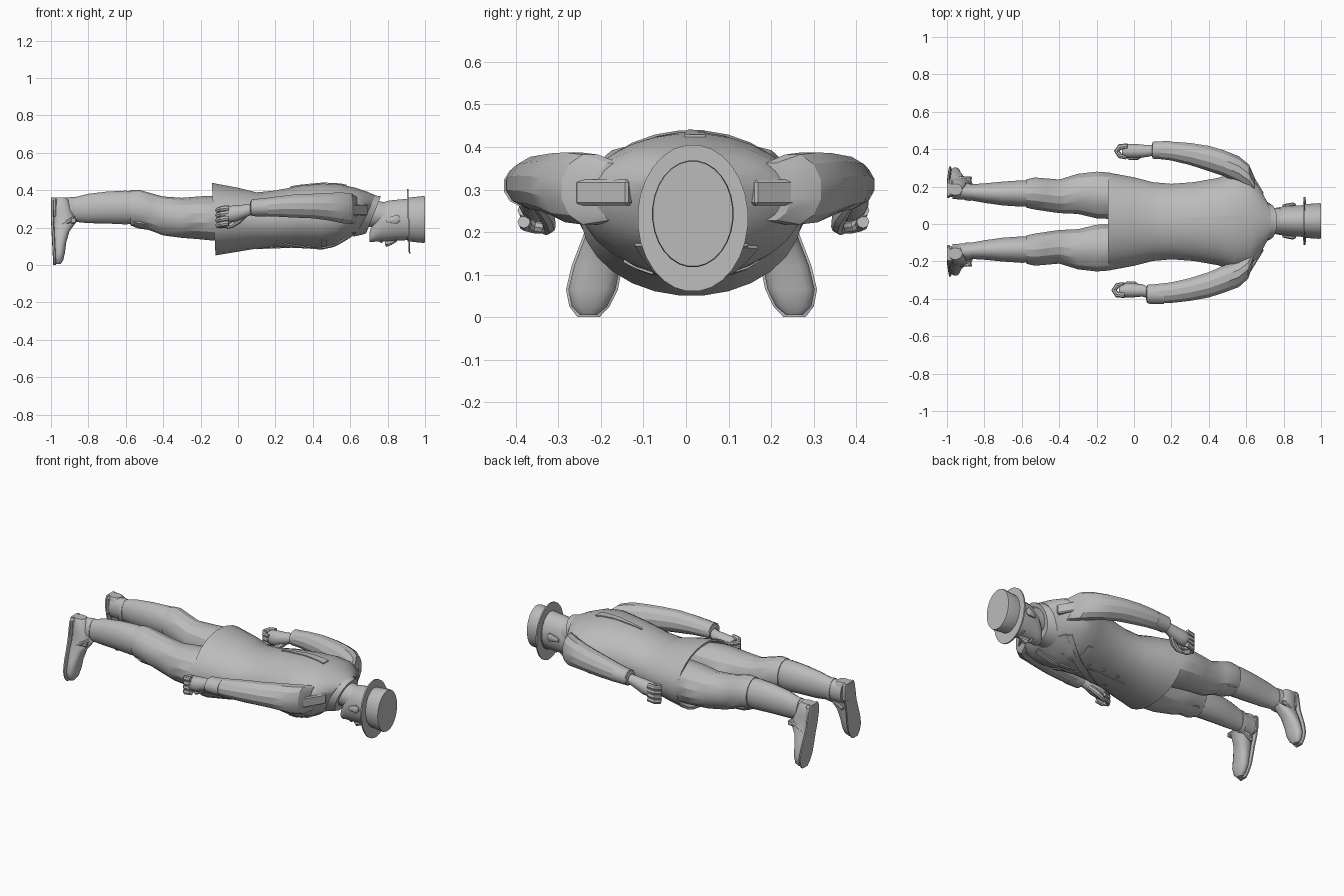
import bpy, bmesh, math
from mathutils import Vector
from mathutils.bvhtree import BVHTree

cube = bpy.data.objects.get("Cube")
if cube:
    bpy.data.objects.remove(cube, do_unlink=True)

mat = bpy.data.materials.new("plain grey")
mat.use_nodes = True
mat.diffuse_color = (0.5, 0.5, 0.5, 1)
mat.node_tree.nodes["Principled BSDF"].inputs["Base Color"].default_value = (0.5, 0.5, 0.5, 1)
CY = 0.013  # centre line of the body


def finish(name, bm, angle=35):
    bmesh.ops.recalc_face_normals(bm, faces=bm.faces)
    me = bpy.data.meshes.new(name)
    bm.to_mesh(me)
    bm.free()
    me.materials.append(mat)
    ob = bpy.data.objects.new(name, me)
    bpy.context.collection.objects.link(ob)
    bpy.ops.object.select_all(action='DESELECT')
    ob.select_set(True)
    bpy.context.view_layer.objects.active = ob
    bpy.ops.object.shade_smooth_by_angle(angle=math.radians(angle))
    return ob


def loft(name, rings, n=16, p=2.0, axis='x', angle=35):
    """Rings are (x, y, z, radius a, radius b, shear); axis is the path direction."""
    bm = bmesh.new()
    loops = []
    for r in rings:
        x, y, z, a, b = r[:5]
        sh = r[5] if len(r) > 5 else 0
        loop = []
        for i in range(n):
            t = 2 * math.pi * (i + 0.5) / n
            c = math.copysign(abs(math.cos(t)) ** (2 / p), math.cos(t)) * a
            s = math.copysign(abs(math.sin(t)) ** (2 / p), math.sin(t)) * b
            co = (x + sh * s, y + c, z + s) if axis == 'x' else (x + c, y + s, z)
            loop.append(bm.verts.new(co))
        loops.append(loop)
    for l0, l1 in zip(loops, loops[1:]):
        for i in range(n):
            j = (i + 1) % n
            bm.faces.new((l0[i], l0[j], l1[j], l1[i]))
    bm.faces.new(loops[0])
    bm.faces.new(loops[-1])
    return finish(name, bm, angle)


def tube(name, pts, radii, n=8):
    """Tapered limb through any points."""
    bm = bmesh.new()
    pts = [Vector(q) for q in pts]
    loops = []
    for k, q in enumerate(pts):
        d = pts[min(k + 1, len(pts) - 1)] - pts[max(k - 1, 0)]
        rot = d.to_track_quat('Z', 'Y')
        loops.append([bm.verts.new(q + rot @ Vector((math.cos(6.28319 * i / n), math.sin(6.28319 * i / n), 0)) * radii[k])
                      for i in range(n)])
    for l0, l1 in zip(loops, loops[1:]):
        for i in range(n):
            bm.faces.new((l0[i], l0[(i + 1) % n], l1[(i + 1) % n], l1[i]))
    bm.faces.new(loops[0])
    bm.faces.new(loops[-1])
    return finish(name, bm)


def box(name, centre, size, bevel=0.006):
    bm = bmesh.new()
    bmesh.ops.create_cube(bm, size=1)
    for v in bm.verts:
        v.co = Vector(centre) + Vector(v.co[i] * size[i] for i in range(3))
    bmesh.ops.bevel(bm, geom=bm.edges[:], offset=bevel, segments=1, affect='EDGES')
    return finish(name, bm)


# Coat body: hollow hem, waist, chest and shoulders
coat = loft("coat", [
    (0.04, CY, 0.24, 0.20, 0.14), (-0.13, CY, 0.245, 0.25, 0.182, -0.05),
    (-0.13, CY, 0.245, 0.262, 0.195, -0.05), (0.0, CY, 0.242, 0.238, 0.172),
    (0.1, CY, 0.238, 0.212, 0.151), (0.2, CY, 0.245, 0.203, 0.154),
    (0.32, CY, 0.26, 0.212, 0.163), (0.45, CY, 0.262, 0.235, 0.174),
    (0.53, CY, 0.266, 0.262, 0.166, 0.08), (0.6, CY, 0.272, 0.262, 0.142, 0.2),
    (0.655, CY, 0.275, 0.205, 0.118, 0.3), (0.69, CY, 0.275, 0.12, 0.098, 0.45)], n=28)
bvh = BVHTree.FromPolygons([v.co for v in coat.data.vertices], [f.vertices[:] for f in coat.data.polygons])


def strip(name, start, end, w0, w1, side=-1, lift=0.007, steps=10):
    """Thin band laid over the coat; side -1 is the chest, +1 the back."""
    a, b = Vector(start), Vector(end)
    nrm = Vector((-(b - a).y, (b - a).x)).normalized()
    bm = bmesh.new()
    rows = []
    for k in range(steps + 1):
        t = k / steps
        c, w = a.lerp(b, t), w0 + (w1 - w0) * t
        row = []
        for e, h in ((-1, -0.004), (-1, lift), (1, lift), (1, -0.004)):
            q = c + nrm * e * w / 2
            hit = bvh.ray_cast(Vector((q.x, q.y, side * 2)), Vector((0, 0, -side)))[0]
            z = hit.z if hit else 0.25
            row.append(bm.verts.new((q.x, q.y, z + side * h)))
        rows.append(row)
    for r0, r1 in zip(rows, rows[1:]):
        for i in range(4):
            bm.faces.new((r0[i], r0[(i + 1) % 4], r1[(i + 1) % 4], r1[i]))
    bm.faces.new(rows[0])
    bm.faces.new(rows[-1])
    finish(name, bm)


# Coat details
strip("back_pleat", (0.28, CY + 0.012), (0.58, CY + 0.008), 0.012, 0.05, 1, 0.006)
strip("chest_strap", (0.6, CY + 0.14), (0.2, CY - 0.12), 0.04, 0.04)
strip("front_seam", (0.1, CY + 0.02), (0.55, CY + 0.02), 0.012, 0.012, lift=0.004)
for s, side in ((1, "left"), (-1, "right")):
    strip(side + "_lapel", (0.62, CY + s * 0.11), (0.42, CY + s * 0.03), 0.05, 0.02)
    strip(side + "_pocket_flap", (0.46, CY + s * 0.09), (0.46, CY + s * 0.16), 0.03, 0.03, lift=0.005)
    for k in range(3):
        strip("%s_button_%d" % (side, k), (0.17 + 0.1 * k, CY + s * 0.055),
              (0.186 + 0.1 * k, CY + s * 0.055), 0.016, 0.016, steps=1)
    pad = box(side + "_shoulder_strap", (0, 0, 0), (0.03, 0.145, 0.06))
    pad.location = (0.645, CY + s * 0.205, 0.293)
    pad.rotation_euler = (0, 0, s * 0.55)

# Collar, neck and head
loft("collar", [(0.665, CY, 0.265, 0.13, 0.115, 0.42), (0.705, CY, 0.265, 0.105, 0.105, 0.42),
                (0.725, CY, 0.268, 0.095, 0.1, 0.4), (0.722, CY, 0.268, 0.08, 0.085, 0.4)], n=20)
HY = 0.016
loft("neck", [(0.64, HY, 0.28, 0.075, 0.075), (0.72, HY, 0.275, 0.07, 0.075), (0.79, HY, 0.265, 0.07, 0.07)])
loft("head", [(0.703, HY, 0.15, 0.028, 0.026), (0.715, HY, 0.165, 0.045, 0.044), (0.74, HY, 0.195, 0.064, 0.07),
              (0.765, HY, 0.228, 0.073, 0.105), (0.81, HY, 0.236, 0.08, 0.11), (0.86, HY, 0.24, 0.084, 0.111),
              (0.915, HY, 0.244, 0.086, 0.112)], n=20)
loft("nose", [(0.785, HY, 0.125, 0.015, 0.018), (0.795, HY, 0.117, 0.018, 0.022),
              (0.825, HY, 0.124, 0.011, 0.016), (0.85, HY, 0.135, 0.008, 0.01)], n=8)
loft("mouth", [(0.757, HY, 0.135, 0.026, 0.014), (0.768, HY, 0.13, 0.03, 0.014), (0.775, HY, 0.135, 0.02, 0.01)], n=8)
for s, side in ((1, "left"), (-1, "right")):
    loft(side + "_ear", [(0.795, HY + s * 0.08, 0.235, 0.008, 0.01), (0.815, HY + s * 0.084, 0.24, 0.01, 0.018),
                         (0.85, HY + s * 0.088, 0.245, 0.012, 0.026), (0.866, HY + s * 0.086, 0.245, 0.006, 0.012)], n=8)
    loft(side + "_eye", [(0.838, HY + s * 0.032, 0.142, 0.01, 0.008), (0.846, HY + s * 0.032, 0.139, 0.014, 0.008),
                         (0.854, HY + s * 0.032, 0.142, 0.01, 0.008)], n=8)

# Flat-topped hat
loft("hat_brim", [(0.908, HY, 0.233, 0.13, 0.173, -0.03), (0.916, HY, 0.233, 0.13, 0.173, -0.03)], n=28)
loft("hat_crown", [(0.905, HY, 0.243, 0.09, 0.117), (0.99, HY, 0.243, 0.096, 0.126),
                   (1.0, HY, 0.243, 0.094, 0.124)], n=28)

# Legs, boots and feet
for s, side in ((1, "left"), (-1, "right")):
    def Y(y):
        return CY + s * y

    loft(side + "_trouser_leg", [
        (0.02, Y(0.12), 0.25, 0.10, 0.12), (-0.13, Y(0.138), 0.25, 0.127, 0.12),
        (-0.2, Y(0.142), 0.252, 0.128, 0.115), (-0.3, Y(0.148), 0.252, 0.11, 0.107),
        (-0.4, Y(0.135), 0.262, 0.092, 0.104), (-0.47, Y(0.143), 0.285, 0.09, 0.1),
        (-0.53, Y(0.15), 0.302, 0.088, 0.1), (-0.575, Y(0.15), 0.305, 0.078, 0.095),
        (-0.575, Y(0.15), 0.305, 0.06, 0.075)], n=14, angle=25)
    loft(side + "_knee_pad", [(-0.56, Y(0.155), 0.24, 0.05, 0.035), (-0.53, Y(0.15), 0.235, 0.065, 0.04),
                              (-0.46, Y(0.143), 0.225, 0.06, 0.04), (-0.41, Y(0.14), 0.21, 0.045, 0.035)], n=10)
    loft(side + "_boot_shaft", [
        (-0.56, Y(0.15), 0.307, 0.07, 0.088), (-0.6, Y(0.15), 0.307, 0.072, 0.092),
        (-0.7, Y(0.15), 0.307, 0.065, 0.087), (-0.8, Y(0.152), 0.302, 0.053, 0.08),
        (-0.88, Y(0.157), 0.296, 0.043, 0.066), (-0.97, Y(0.165), 0.295, 0.045, 0.065)], n=16)
    loft(side + "_ankle_cuff", [(-0.875, Y(0.157), 0.294, 0.047, 0.071), (-0.9, Y(0.16), 0.292, 0.049, 0.073)], n=16)
    # Foot runs from the heel down to the toe
    foot = [(-0.955, 0.172, 0.362, 0.035, 0.03), (-0.95, 0.173, 0.345, 0.046, 0.042),
            (-0.94, 0.178, 0.29, 0.052, 0.047), (-0.925, 0.188, 0.235, 0.065, 0.046),
            (-0.945, 0.205, 0.18, 0.045, 0.049), (-0.952, 0.222, 0.12, 0.034, 0.055),
            (-0.955, 0.234, 0.065, 0.03, 0.056), (-0.957, 0.24, 0.025, 0.023, 0.042),
            (-0.96, 0.242, 0.005, 0.012, 0.02)]
    loft(side + "_shoe", [(x, Y(y), z, a, b) for x, y, z, a, b in foot], n=16, axis='z', p=2.4)
    loft(side + "_sole", [(-0.992 + 0.012 * max(0, 1 - z / 0.24), Y(y), z - 0.005 * (z < 0.01), 0.008, b + 0.006)
                          for x, y, z, a, b in foot], n=12, axis='z', p=4)
    box(side + "_heel", (-0.982, Y(0.175), 0.305), (0.036, 0.088, 0.11), 0.012)
    strap = box(side + "_buckle_strap", (0, 0, 0), (0.11, 0.1, 0.022))
    strap.location = (-0.92, Y(0.19), 0.225)
    strap.rotation_euler = (0, -0.5, 0)
    box(side + "_buckle", (-0.88, Y(0.235), 0.238), (0.03, 0.012, 0.03), 0.004)

# Sleeves: the two arms hang slightly differently
arms = {
    "left": [(0.645, 0.2, 0.295, 0.05, 0.07), (0.615, 0.25, 0.3, 0.07, 0.085), (0.56, 0.29, 0.305, 0.075, 0.085),
             (0.48, 0.325, 0.312, 0.072, 0.076), (0.4, 0.35, 0.315, 0.07, 0.068), (0.3, 0.374, 0.315, 0.061, 0.064),
             (0.2, 0.39, 0.312, 0.052, 0.055), (0.1, 0.395, 0.308, 0.045, 0.043), (0.095, 0.395, 0.308, 0.03, 0.03)],
    "right": [(0.635, -0.17, 0.295, 0.05, 0.07), (0.61, -0.225, 0.3, 0.07, 0.085), (0.56, -0.265, 0.305, 0.075, 0.085),
              (0.48, -0.295, 0.312, 0.075, 0.076), (0.4, -0.325, 0.315, 0.07, 0.068), (0.3, -0.35, 0.315, 0.063, 0.064),
              (0.2, -0.367, 0.312, 0.057, 0.055), (0.07, -0.375, 0.306, 0.05, 0.043), (0.065, -0.375, 0.306, 0.03, 0.03)]}
hands = {"left": (0.0, 0.39, 1), "right": (-0.015, -0.355, -1)}
for side, rings in arms.items():
    loft(side + "_sleeve", rings, n=12, angle=25)
    x, y, z, a, b = rings[-2]
    loft(side + "_cuff", [(x + 0.09, y, z + 0.003, a + 0.005, b + 0.008), (x + 0.005, y, z, a + 0.003, b + 0.004)], n=12)
    # Half-closed hand: palm, four curled fingers and a thumb
    hx, hy, s = hands[side]
    loft(side + "_palm", [(hx + 0.11, y, 0.305, 0.03, 0.027), (hx + 0.06, hy, 0.29, 0.034, 0.035),
                          (hx, hy, 0.275, 0.04, 0.045), (hx - 0.045, hy, 0.27, 0.038, 0.045),
                          (hx - 0.065, hy, 0.27, 0.028, 0.034)], n=12)
    for k in range(4):
        z = 0.305 - 0.027 * k
        tube("%s_finger_%d" % (side, k),
             [(hx - 0.035, hy + s * 0.026, z), (hx - 0.075, hy + s * 0.022, z - 0.006),
              (hx - 0.092, hy, z - 0.012), (hx - 0.075, hy - s * 0.026, z - 0.014),
              (hx - 0.04, hy - s * 0.035, z - 0.014)], [0.015, 0.016, 0.015, 0.014, 0.01])
    tube(side + "_thumb", [(hx + 0.05, hy - s * 0.01, 0.265), (hx + 0.015, hy - s * 0.03, 0.235),
                           (hx - 0.02, hy - s * 0.034, 0.212), (hx - 0.045, hy - s * 0.025, 0.202)],
         [0.016, 0.018, 0.015, 0.01])
